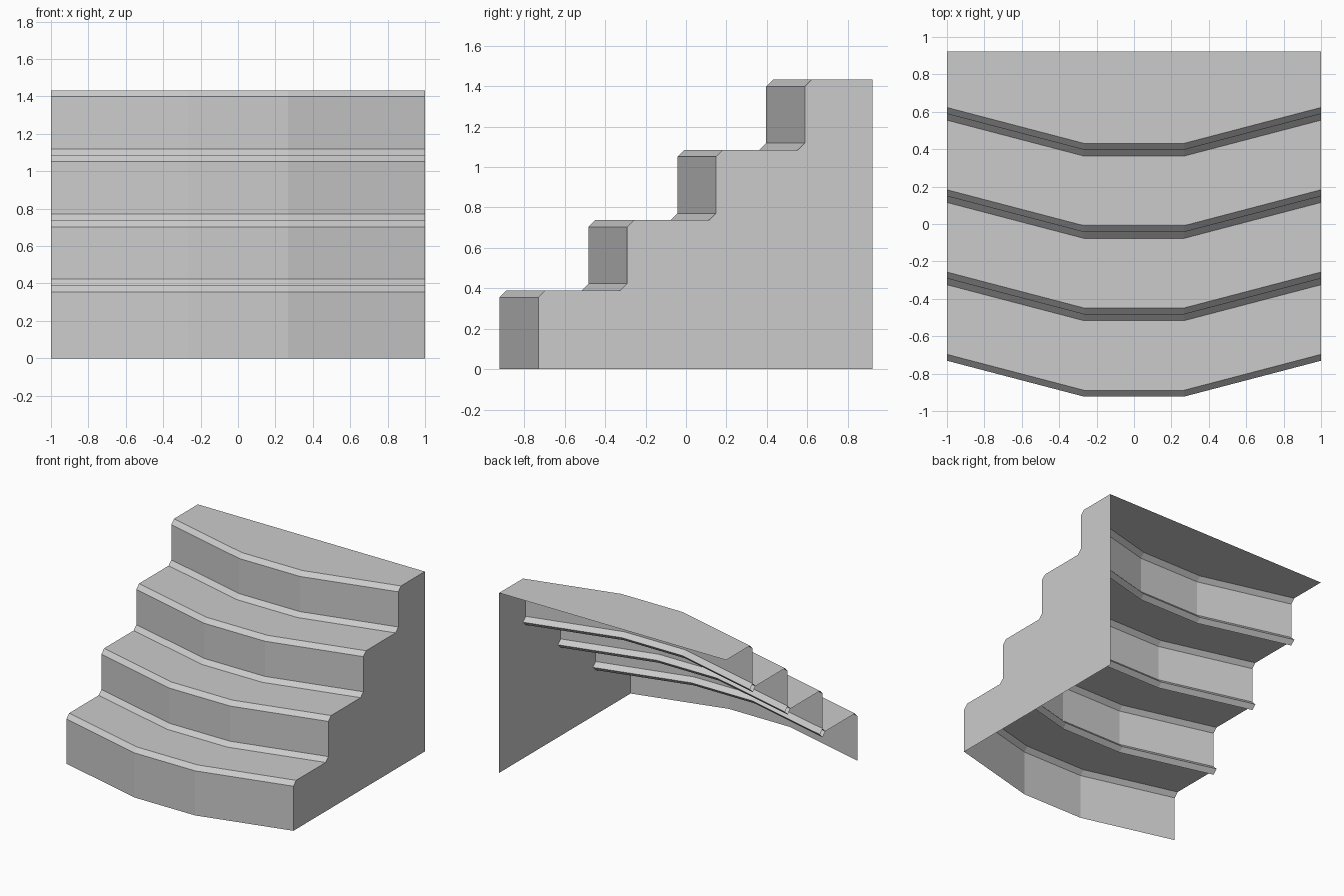
import bpy

if "Cube" in bpy.data.objects:
    bpy.data.objects.remove(bpy.data.objects["Cube"])

HALF, KINK, SWEEP = 1.0, 0.267, 0.192
FRONT, BACK = -0.923, 0.923
RUN, TOP, RISE, C = 0.44, 1.433, 0.348, 0.034
STEPS = 4
FIRST = TOP - RISE * (STEPS - 1)
PLAN = [(-HALF, SWEEP), (-KINK, 0), (KINK, 0), (HALF, SWEEP)]


def make_object(name, verts, faces):
    mesh = bpy.data.meshes.new(name)
    mesh.from_pydata(verts, [], faces)
    mesh.update()
    obj = bpy.data.objects.new(name, mesh)
    bpy.context.collection.objects.link(obj)
    return obj


def sweep(name, profile, flat_back=False):
    """Carry a (y, z) profile along the bowed plan line."""
    n = len(profile)
    verts = []
    for x, dy in PLAN:
        for j, (y, z) in enumerate(profile):
            shift = 0 if flat_back and j == n - 1 else dy
            verts.append((x, y + shift, z))
    faces = [(i * n + j, (i + 1) * n + j, (i + 1) * n + j + 1, i * n + j + 1)
             for i in range(len(PLAN) - 1) for j in range(n - 1)]
    return make_object(name, verts, faces)


# Stair profile: riser, bevelled nosing, tread, bevelled inner corner
profile = [(FRONT, 0)]
for s in range(STEPS):
    y, z = FRONT + s * RUN, FIRST + s * RISE
    if s:
        base = z - RISE
        profile += [(y - C, base), (y, base + C)]
    profile += [(y, z - C), (y + C, z)]
profile.append((BACK, TOP))
sweep("bowed_steps", profile, flat_back=True)

# Hidden backs of the inner corner trims
for s in range(1, STEPS):
    y, z = FRONT + s * RUN, FIRST + (s - 1) * RISE
    sweep(f"corner_trim_{s}", [(y - C, z), (y, z - C), (y + C, z), (y, z + C)])

# Closed right side wall
side = [(HALF, y + SWEEP, z) for y, z in profile[:-1]]
side += [(HALF, BACK, TOP), (HALF, BACK, 0)]
make_object("side_wall", side, [tuple(reversed(range(len(side))))])
